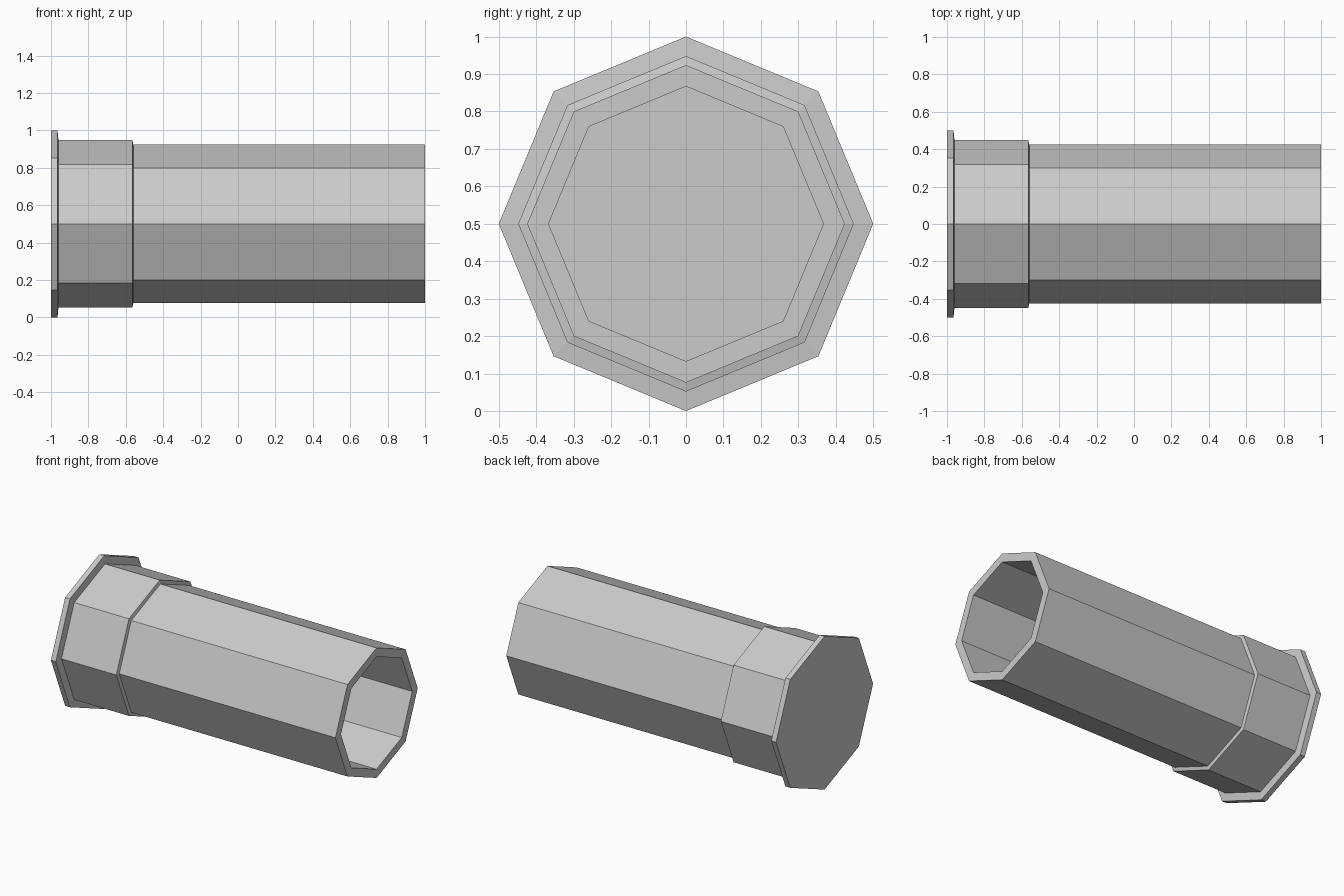
import bpy
import bmesh
from math import cos, sin, tau

SIDES = 8
CENTRE_Z = 0.5

old = bpy.data.objects.get("Cube")
if old:
    bpy.data.objects.remove(old, do_unlink=True)

# Single plain grey
grey = bpy.data.materials.new("plain_grey")
grey.use_nodes = True
colour = (0.6, 0.6, 0.6, 1)
grey.diffuse_color = colour
grey.node_tree.nodes["Principled BSDF"].inputs["Base Color"].default_value = colour


def lathe(name, profile):
    """Turn (x, radius) points about the long axis, closing both end rings."""
    bm = bmesh.new()
    rings = []
    for x, r in profile:
        rings.append([bm.verts.new((x, r * cos(tau * i / SIDES),
                                    CENTRE_Z + r * sin(tau * i / SIDES)))
                      for i in range(SIDES)])
    for a, b in zip(rings, rings[1:]):
        for i in range(SIDES):
            j = (i + 1) % SIDES
            bm.faces.new((a[i], a[j], b[j], b[i]))
    bm.faces.new(rings[0])
    bm.faces.new(rings[-1])
    bmesh.ops.recalc_face_normals(bm, faces=bm.faces)
    mesh = bpy.data.meshes.new(name)
    bm.to_mesh(mesh)
    bm.free()
    mesh.materials.append(grey)
    obj = bpy.data.objects.new(name, mesh)
    bpy.context.collection.objects.link(obj)
    return obj


# Closed base flange, collar, long tube, then the open bore back to its floor
lathe("hollow_flanged_tube", [
    (-1.0, 0.5), (-0.965, 0.5),
    (-0.96, 0.448), (-0.565, 0.448),
    (-0.56, 0.424), (1.0, 0.424),
    (1.0, 0.367), (-0.96, 0.367),
])
